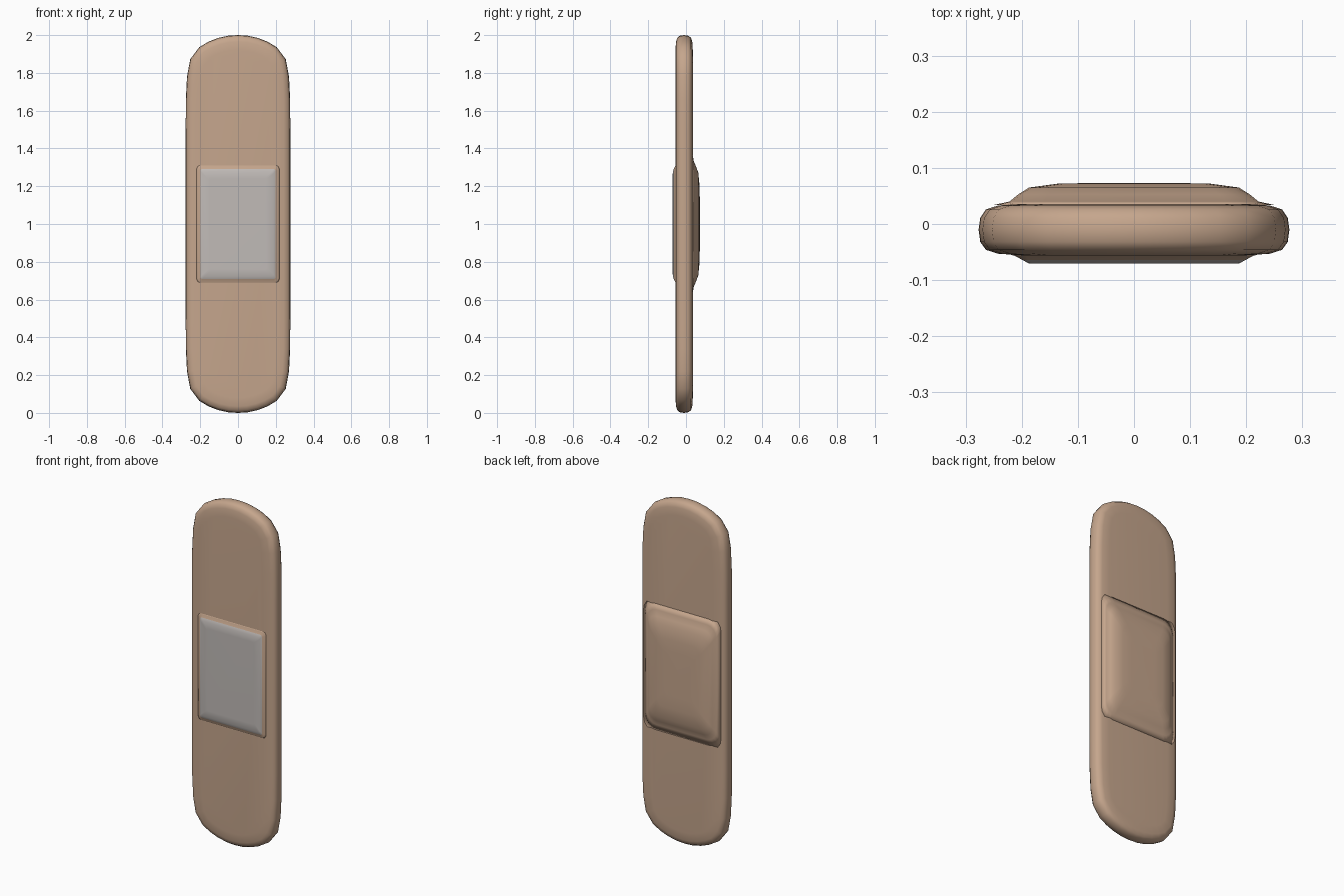
import bpy, bmesh, math
from mathutils import Vector

if "Cube" in bpy.data.objects:
    bpy.data.objects.remove(bpy.data.objects["Cube"])


def material(name, rgb):
    m = bpy.data.materials.new(name)
    m.diffuse_color = (*rgb, 1)
    m.use_nodes = True
    m.node_tree.nodes["Principled BSDF"].inputs["Base Color"].default_value = m.diffuse_color
    return m


TAN = material("tan plaster", (0.56, 0.38, 0.265))
GREY = material("pale gauze", (0.53, 0.495, 0.475))


def inset(pts, d):
    """Move a counter-clockwise outline inwards by d."""
    out = []
    for i, p in enumerate(pts):
        a = (p - pts[i - 1]).normalized()
        b = (pts[(i + 1) % len(pts)] - p).normalized()
        n = Vector((-a.y - b.y, a.x + b.x)).normalized()
        out.append(p + n * d)
    return out


def rounded_rect(hx, hz, r, steps=4):
    pts = []
    for k, (sx, sz) in enumerate(((1, 1), (-1, 1), (-1, -1), (1, -1))):
        for i in range(steps + 1):
            a = math.pi / 2 * (k + i / steps)
            pts.append(Vector((sx * (hx - r) + r * math.cos(a),
                               1 + sz * (hz - r) + r * math.sin(a))))
    return pts


def loft(name, rings, cap_first=True, grey_from=None):
    """Join (outline, y) rings into one smooth skin with capped ends."""
    bm = bmesh.new()
    loops = [[bm.verts.new((p.x, y, p.y)) for p in pts] for pts, y in rings]
    for k in range(len(loops) - 1):
        lo, hi = loops[k], loops[k + 1]
        for i in range(len(lo)):
            j = (i + 1) % len(lo)
            f = bm.faces.new((lo[i], lo[j], hi[j], hi[i]))
            f.material_index = int(grey_from is not None and k >= grey_from)
    bm.faces.new(loops[0])
    cap = bm.faces.new(loops[-1][::-1])
    cap.material_index = int(grey_from is not None)
    bmesh.ops.recalc_face_normals(bm, faces=bm.faces[:])
    for f in bm.faces:
        f.smooth = True
    me = bpy.data.meshes.new(name)
    bm.to_mesh(me)
    bm.free()
    me.materials.append(TAN)
    me.materials.append(GREY)
    ob = bpy.data.objects.new(name, me)
    bpy.context.collection.objects.link(ob)
    return ob


# Adhesive strip: quarter outline mirrored into a long rounded shape
quarter = [(0.277, 0.5), (0.276, 0.66), (0.27, 0.78), (0.253, 0.872),
           (0.205, 0.936), (0.155, 0.966), (0.105, 0.985), (0.05, 0.997)]
top = quarter + [(0, 1.0)] + [(-x, z) for x, z in reversed(quarter)]
outline = [Vector((x, 1 + z)) for x, z in top]
outline += [Vector((-x, 1 - z)) for x, z in top]
section = [(0.08, -0.056), (0.035, -0.053), (0.013, -0.046), (0.003, -0.032),
           (0.0, -0.01), (0.003, 0.011), (0.013, 0.026), (0.035, 0.033),
           (0.08, 0.036)]
loft("adhesive_strip", [(inset(outline, d), y) for d, y in section])

# Raised swelling on the back
loft("back_swelling", [(rounded_rect(hx, hz, r), y) for hx, hz, r, y in (
    (0.25, 0.385, 0.07, 0.034), (0.222, 0.335, 0.06, 0.040),
    (0.206, 0.305, 0.055, 0.053), (0.187, 0.272, 0.05, 0.065),
    (0.135, 0.20, 0.04, 0.072), (0.08, 0.13, 0.03, 0.073))])

# Gauze pad on the front, with a tan sloping rim
loft("gauze_pad", [(rounded_rect(hx, hz, r, 2), y) for hx, hz, r, y in (
    (0.225, 0.325, 0.03, -0.053), (0.212, 0.306, 0.02, -0.057),
    (0.199, 0.292, 0.01, -0.064), (0.188, 0.277, 0.01, -0.070),
    (0.15, 0.24, 0.01, -0.0705))], grey_from=2)
